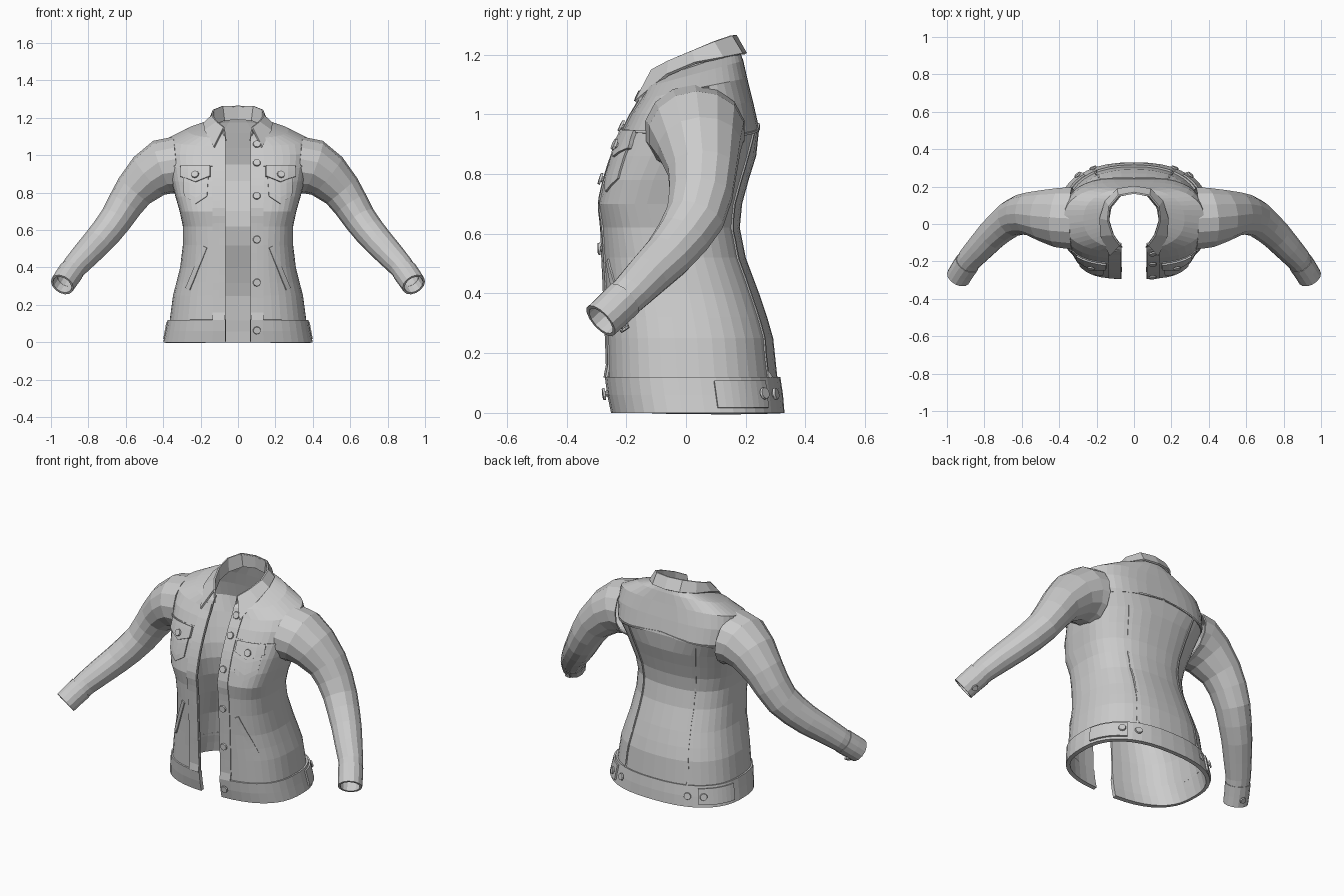
import bpy, bmesh, math
from mathutils import Vector
from mathutils.bvhtree import BVHTree

if "Cube" in bpy.data.objects:
    bpy.data.objects.remove(bpy.data.objects["Cube"])


def grid(name, rows, thick, mirror=True, closed=False, keep=None):
    """Loft rows of points into a flat-shaded cloth panel, thickened inward."""
    bm = bmesh.new()
    vs = [[bm.verts.new(p) for p in r] for r in rows]
    n, score = len(rows[0]), 0
    for r in range(len(rows) - 1):
        axis = sum((Vector(p) for p in rows[r] + rows[r + 1]), Vector()) / (2 * n)
        for i in range(n if closed else n - 1):
            j = (i + 1) % n
            f = bm.faces.new((vs[r][i], vs[r][j], vs[r + 1][j], vs[r + 1][i]))
            f.normal_update()
            c = f.calc_center_median()
            ref = axis if closed else Vector((0, 0.02, c.z))
            score += f.normal.dot(c - ref) * f.calc_area()
    if score < 0:
        bmesh.ops.reverse_faces(bm, faces=bm.faces[:])
    if keep:
        out = [f for f in bm.faces if not keep(f.calc_center_median())]
        bmesh.ops.delete(bm, geom=out, context='FACES')
    ob = finish(name, bm, mirror)
    s = ob.modifiers.new("thickness", 'SOLIDIFY')
    s.thickness, s.offset = thick, -1
    return ob


def finish(name, bm, mirror):
    me = bpy.data.meshes.new(name)
    bm.to_mesh(me)
    bm.free()
    ob = bpy.data.objects.new(name, me)
    bpy.context.collection.objects.link(ob)
    if mirror:
        ob.modifiers.new("mirror", 'MIRROR').merge_threshold = 0.001
    return ob


def section(ring, t0=None, t1=math.pi, off=0.0, n=20):
    """Half body cross-section from the front opening round to the back."""
    z, w, yf, yb, tilt, ex = ring
    w, yf, yb = w + off, yf - off, yb + off
    yc, d = (yf + yb) / 2, (yb - yf) / 2
    start = math.asin((0.067 / w) ** (ex / 2)) if t0 is None else t0
    pts = []
    for i in range(n + 1):
        t = start + (t1 - start) * i / n
        e = ex if t < math.pi / 2 or z > .9 else 2.4
        x = w * max(math.sin(t), 0) ** (2 / e)
        y = yc - d * math.copysign(abs(math.cos(t)) ** (2 / e), math.cos(t))
        pts.append((0 if x < 1e-4 else x, y, z + tilt * (y - yc)))
    return pts


# Body: height, half width, front y, back y, tilt, front squareness
RINGS = [(.10, .368, -.263, .308, 0, 2.7), (.25, .348, -.268, .292, 0, 2.7),
         (.32, .33, -.272, .272, 0, 2.7), (.40, .31, -.275, .245, 0, 2.8),
         (.52, .295, -.28, .2, 0, 3), (.62, .295, -.283, .18, 0, 3.3),
         (.70, .312, -.293, .188, 0, 3.7), (.78, .335, -.275, .21, 0, 3.6),
         (.86, .355, -.25, .235, 0, 3.3), (.94, .37, -.22, .245, .05, 3.1),
         (1.02, .38, -.185, .225, .1, 2.9), (1.085, .375, -.155, .205, .2, 2.5),
         (1.134, .27, -.14, .192, .27, 2.3), (1.163, .155, -.12, .18, .33, 2.3)]
BAND = [(0, .4, -.252, .33, 0, 2.6), (.06, .388, -.265, .325, 0, 2.6),
        (.12, .377, -.273, .316, 0, 2.6)]
body = [section(r) for r in RINGS]
band = [section(r) for r in BAND]
grid("jacket_body", body, .01,
     keep=lambda c: not (c.x > .34 and ((c.z - .95) / .12) ** 2 + ((c.y - .03) / .12) ** 2 < 1))
grid("waistband", band, .022)


# Surface lookup so trims lie on the cloth
verts, polys = [], []
for rows in (body, band):
    b, n = len(verts), len(rows[0])
    verts += [p for r in rows for p in r]
    polys += [(b + r * n + i, b + r * n + i + 1, b + r * n + n + i + 1, b + r * n + n + i)
              for r in range(len(rows) - 1) for i in range(n - 1)]
tree = BVHTree.FromPolygons([Vector(v) for v in verts], polys)


def on_body(x, z, side=-1):
    d = Vector((0, -side, 0))
    p, nrm, *_ = tree.ray_cast(Vector((x, side, z)), d)
    if p is None:
        p, nrm, *_ = tree.find_nearest(Vector((x, side * .2, z)))
    return p, (nrm if nrm.dot(d) < 0 else -nrm)


def patch(name, top, bottom, lift=.007, side=-1, k=6):
    """Trim panel between two (x, z) polylines, laid on the body."""
    rows = []
    for j in range(k + 1):
        row = []
        for (xa, za), (xb, zb) in zip(top, bottom):
            p, nrm = on_body(xa + (xb - xa) * j / k, za + (zb - za) * j / k, side)
            row.append(tuple(p + nrm * lift))
        rows.append(row)
    return grid(name, rows, lift + .003)


def seam(name, pts, side=-1, wd=.004):
    """Thin raised seam following (x, z) points."""
    pts = [(a[0] + (b[0] - a[0]) * i / 4, a[1] + (b[1] - a[1]) * i / 4)
           for a, b in zip(pts, pts[1:]) for i in range(4)] + [pts[-1]]
    a, b = [], []
    for i, (x, z) in enumerate(pts):
        p, q = pts[max(i - 1, 0)], pts[min(i + 1, len(pts) - 1)]
        d = Vector((q[0] - p[0], q[1] - p[1])).normalized() * wd
        a.append((x - d.y, z + d.x))
        b.append((x + d.y, z - d.x))
    patch(name, a, b, .005, side, 1)


def line(a, b, n=8):
    return [(a[0] + (b[0] - a[0]) * i / n, a[1] + (b[1] - a[1]) * i / n) for i in range(n + 1)]


def button(name, p, nrm, mirror=True, r=.021):
    bm = bmesh.new()
    rot = nrm.to_track_quat('Z', 'Y').to_matrix().to_4x4()
    for rad, depth, h in ((r * .5, .016, .002), (r, .008, .01)):
        g = bmesh.ops.create_cone(bm, cap_ends=True, segments=10, radius1=rad,
                                  radius2=rad * .9, depth=depth)
        bmesh.ops.translate(bm, verts=g["verts"], vec=(0, 0, h))
    bmesh.ops.transform(bm, matrix=rot, verts=bm.verts[:])
    bmesh.ops.translate(bm, verts=bm.verts[:], vec=p)
    finish(name, bm, mirror)


# Front plackets, yoke and pockets
patch("placket", [(.07, 1.075), (.1, 1.075), (.135, 1.075)],
      [(.07, .12), (.1, .12), (.135, .12)], .005, k=24)
seam("front_yoke_seam", line((.135, .945), (.345, .94)))
patch("chest_pocket", line((.155, .935), (.295, .935), 4),
      line((.165, .78), (.225, .74), 2) + line((.225, .74), (.285, .785), 2)[1:])
patch("pocket_flap", line((.148, .942), (.302, .942), 4),
      line((.148, .885), (.225, .855), 2) + line((.225, .855), (.302, .885), 2)[1:], .014, k=4)
patch("side_pocket_welt", [(.165, .505), (.185, .515)], [(.255, .28), (.278, .29)], .006, k=10)

# Back yoke and shaped back seams
seam("back_yoke_seam", line((0, .965), (.33, .93), 10), 1)
seam("back_panel_seam", [(.22, .94), (.195, .82), (.175, .7), (.165, .58), (.17, .45),
                         (.185, .3), (.2, .2), (.205, .12)], 1)

# Waistband side tabs with their buttons
tab = [section(BAND[0], 1.75, 2.45, .009, 8), section(BAND[2], 1.75, 2.45, .009, 8)]
low = [tuple(Vector(a).lerp(Vector(b), .15)) for a, b in zip(*tab)]
high = [tuple(Vector(a).lerp(Vector(b), .9)) for a, b in zip(*tab)]
grid("waist_tab", [low, high], .012)
for x, lift in ((.29, .009), (.215, .001)):
    p, nrm = on_body(x, .062, 1)
    button("tab_button", p + nrm * lift, nrm)

# Closure buttons on one side, pocket buttons on both
for z in (1.055, .955, .78, .55, .32, .065):
    p, nrm = on_body(.1, z)
    button("front_button", p + nrm * .004, nrm, False)
p, nrm = on_body(.225, .89)
button("pocket_button", p + nrm * .014, nrm)

# Sleeves: centre x, y, z and radii across and front-to-back
ARM = [(.33, .03, .945, .155, .17), (.40, .035, .937, .15, .163), (.475, .045, .89, .13, .142),
       (.555, .055, .81, .107, .117), (.605, .05, .735, .096, .108), (.655, .03, .655, .088, .1),
       (.705, -.01, .59, .084, .092), (.76, -.06, .527, .079, .084), (.82, -.125, .463, .073, .076),
       (.875, -.185, .402, .066, .068), (.92, -.25, .338, .06, .06)]
CUFF = [(.891, -.208, .38, .068, .068), (.917, -.247, .343, .067, .067),
        (.94, -.285, .308, .066, .066)]


def tube(path, n=14):
    rows = []
    for i, (x, y, z, ru, rv) in enumerate(path):
        a, b = path[max(i - 1, 0)], path[min(i + 1, len(path) - 1)]
        t = (Vector(b[:3]) - Vector(a[:3])).normalized()
        if path is ARM and i == 0:
            t = Vector((1, 0, -.1)).normalized()
        u = t.cross(Vector((0, 1, 0))).normalized()
        v = t.cross(u)
        rows.append([tuple(Vector((x, y, z)) + u * ru * math.cos(k * math.tau / n)
                           + v * rv * math.sin(k * math.tau / n)) for k in range(n)])
    return rows


grid("sleeve", tube(ARM), .008, closed=True)
grid("cuff", tube(CUFF), .012, closed=True)
d = Vector((.1, .55, -.8)).normalized()
button("cuff_button", Vector((.917, -.247, .343)) + d * .066, d, r=.018)

# Collar: outer edge, fold line and inner stand, from back centre to front
outer = [(0, .204, 1.205), (.09, .19, 1.205), (.155, .125, 1.192), (.185, .03, 1.175),
         (.18, -.065, 1.135), (.13, -.172, 1.045)]
fold = [(0, .17, 1.265), (.085, .155, 1.263), (.135, .095, 1.243), (.143, .02, 1.213),
        (.117, -.06, 1.18), (.078, -.117, 1.15)]
stand = [(0, .172, 1.19), (.075, .155, 1.185), (.128, .09, 1.165), (.14, .02, 1.14),
         (.115, -.06, 1.11), (.068, -.128, 1.075)]
grid("collar_fall", [outer, fold], .01)
grid("collar_stand", [fold, stand], .008)
